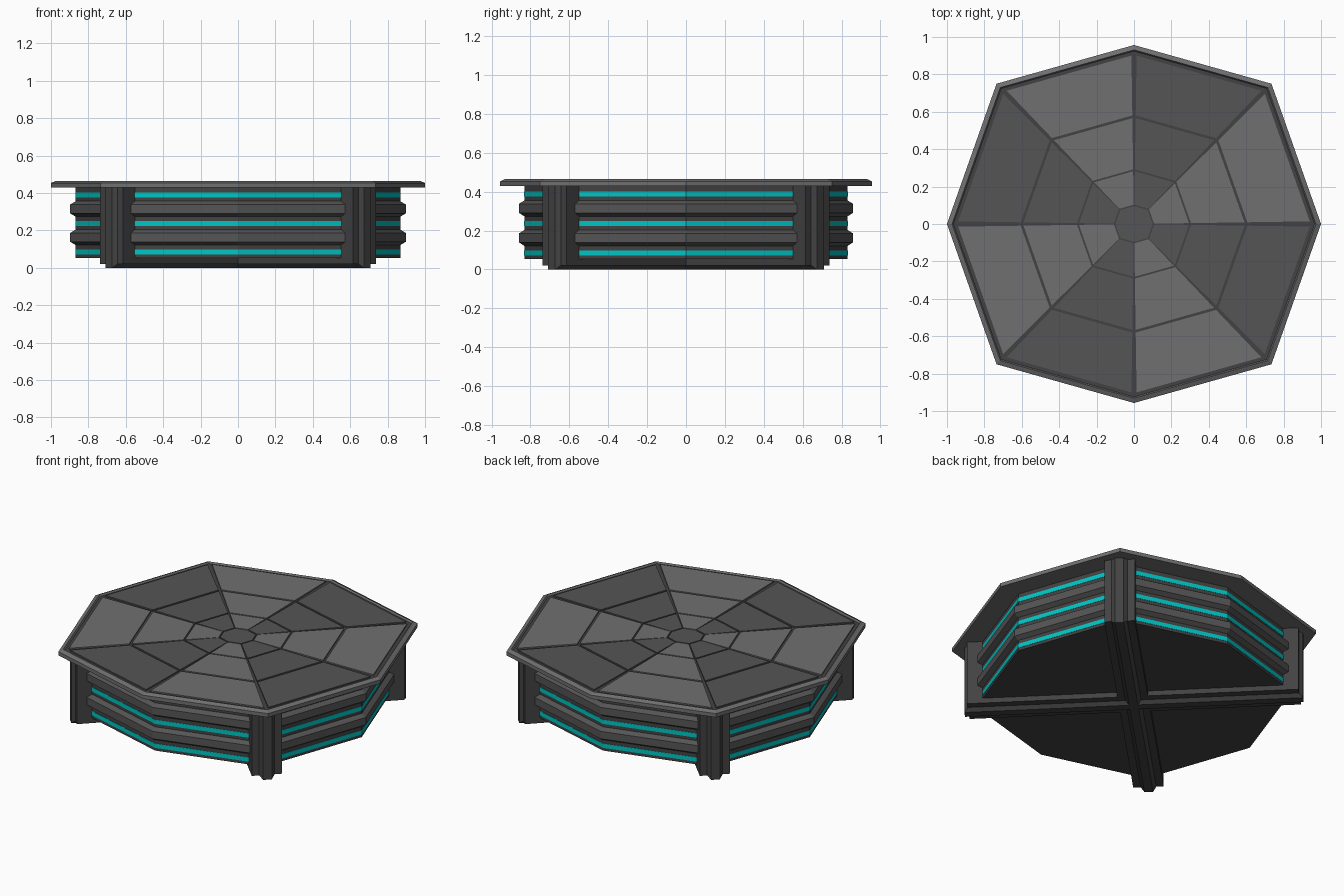
import bpy, bmesh
from math import sqrt
from mathutils import Vector

if "Cube" in bpy.data.objects:
    bpy.data.objects.remove(bpy.data.objects["Cube"])

# Slightly squashed octagon outline shared by every part, starting at +x
OCT = [Vector(p) for p in ((1, 0), (.735, .75), (0, .957), (-.735, .75),
                           (-1, 0), (-.735, -.75), (0, -.957), (.735, -.75))]


def material(name, r, g, b):
    m = bpy.data.materials.new(name)
    m.diffuse_color = (r, g, b, 1)
    m.use_nodes = True
    m.node_tree.nodes["Principled BSDF"].inputs["Base Color"].default_value = m.diffuse_color
    return m


LIGHT = material("light_metal", .16, .16, .16)
MID = material("mid_metal", .09, .09, .09)
DARK = material("dark_metal", .055, .055, .055)
GLOW = material("teal_light", 0, .55, .55)


def finish(name, bm, *mats):
    bmesh.ops.recalc_face_normals(bm, faces=bm.faces)
    me = bpy.data.meshes.new(name)
    bm.to_mesh(me)
    bm.free()
    for m in mats:
        me.materials.append(m)
    ob = bpy.data.objects.new(name, me)
    bpy.context.collection.objects.link(ob)
    return ob


def skin(bm, rings, close):
    """Bridge successive vertex rings and cap both ends."""
    rings = [[bm.verts.new(p) for p in r] for r in rings]
    n = len(rings[0])
    for a, b in zip(rings, rings[1:]):
        for i in range(n):
            j = (i + 1) % n
            bm.faces.new((a[i], a[j], b[j], b[i]))
    if close:
        bm.faces.new(rings[0][::-1])
    return bm.faces.new(rings[-1])


def octagon_loft(name, profile, *mats):
    """Stack scaled octagons given as (scale, z) pairs."""
    bm = bmesh.new()
    top = skin(bm, [[(p.x * s, p.y * s, z) for p in OCT] for s, z in profile], True)
    top.material_index = len(mats) - 1
    return finish(name, bm, *mats)


# Body core, with glowing strips and chamfered ribs around it
octagon_loft("body_core", [(.868, .053), (.868, .435)], DARK)
for k in range(3):
    z = .071 + .152 * k
    octagon_loft(f"light_strip_{k + 1}", [(.870, z), (.870, z + .027)], GLOW)
for k in range(2):
    z = .12 + .152 * k
    octagon_loft(f"body_rib_{k + 1}",
                 [(.866, z), (.897, z + .019), (.897, z + .066), (.866, z + .085)], MID)

# Top plate with bevelled rim and sunken floor
octagon_loft("top_plate", [(1, .429), (1, .453), (.973, .465), (.966, .455)], LIGHT, DARK)

# Raised floor panels: eight alternating sectors of three rings
for i in range(8):
    a, b = OCT[i], OCT[(i + 1) % 8]
    bm = bmesh.new()
    for s0, s1 in ((.108, .296), (.306, .594), (.609, .945)):
        quad = []
        for s, t in ((s0, 0), (s1, 0), (s1, 1), (s0, 1)):
            gap = .02
            quad.append(a.lerp(b, gap + t * (1 - 2 * gap)) * s)
        skin(bm, [[(p.x, p.y, z) for p in quad] for z in (.450, .463)], True)
    finish(f"floor_panel_{i + 1}", bm, MID if i % 2 else LIGHT)
octagon_loft("floor_hub", [(.1, .45), (.1, .463)], MID)

# Diagonal frames: a ridged section swept up two pillars and across the bottom
SECTION = [(-.088, -.11), (-.088, 0), (-.045, 0), (-.025, .021),
           (.025, .021), (.045, 0), (.088, 0), (.088, -.11)]
REACH = .956
for name, side in (("frame_a", 1), ("frame_b", -1)):
    along = Vector((1, side, 0)) / sqrt(2)
    across = Vector((-side, 1, 0)) / sqrt(2)
    rings = []
    for end, low in ((-1, False), (-1, True), (1, True), (1, False)):
        rings.append([along * end * (REACH + e) + across * u
                      + Vector((0, 0, .021 - e if low else .435)) for u, e in SECTION])
    bm = bmesh.new()
    skin(bm, rings, True)
    finish(name, bm, DARK)
